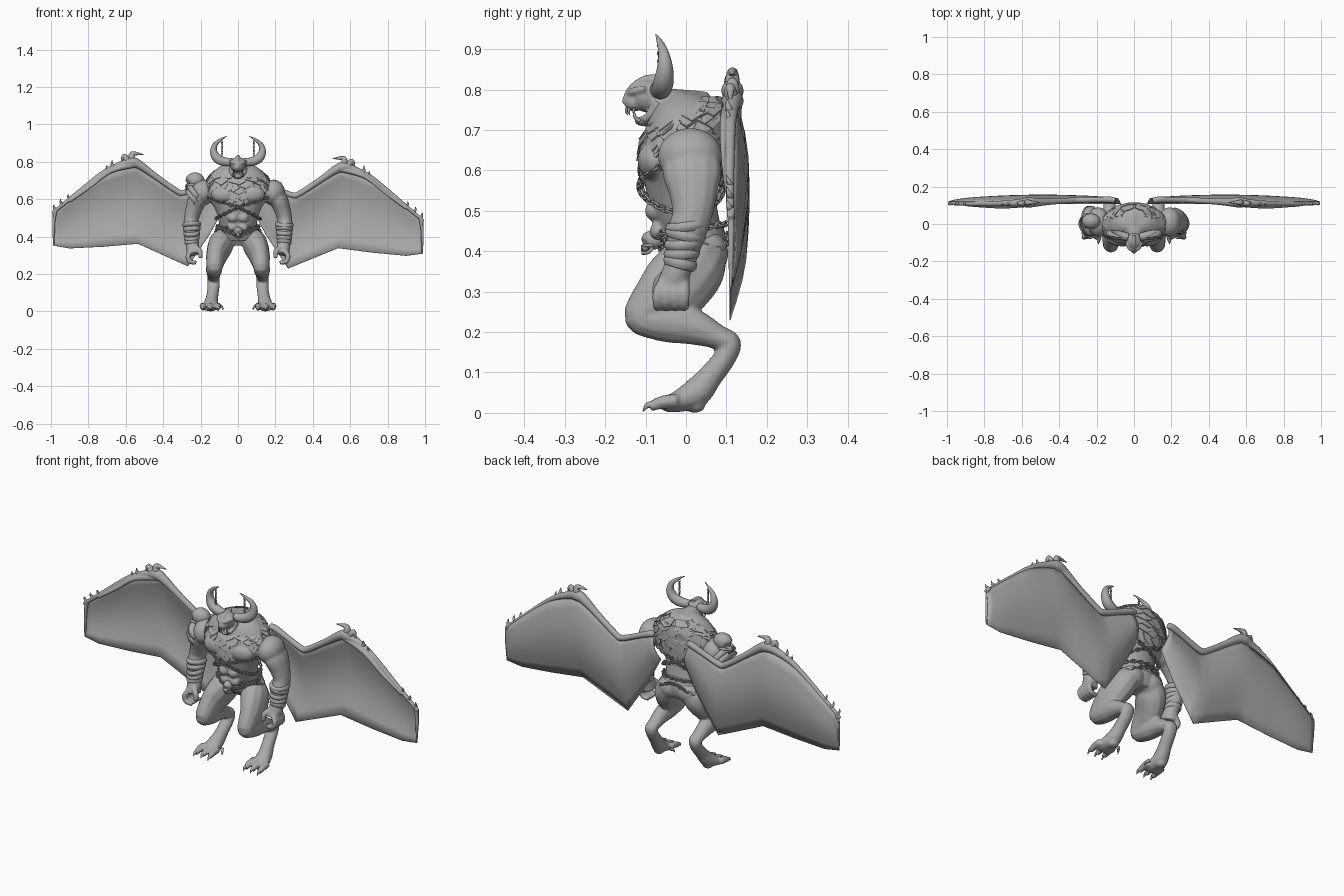
import bpy, bmesh, math, random
from mathutils import Vector, Matrix

random.seed(4)
if "Cube" in bpy.data.objects:
    bpy.data.objects.remove(bpy.data.objects["Cube"])
GREY, BOTH, TAU = (0.4, 0.4, 0.4, 1), (1, -1), math.tau
stone = bpy.data.materials.new("stone grey")
stone.use_nodes = True
stone.diffuse_color = GREY
stone.node_tree.nodes["Principled BSDF"].inputs["Base Color"].default_value = GREY

# Helpers: finish a part, smooth a path, loft a tube, add a ball, add a claw
def finish(name, bm, smooth=True, voxel=0, thick=0):
    bmesh.ops.recalc_face_normals(bm, faces=bm.faces)
    mesh = bpy.data.meshes.new(name)
    bm.to_mesh(mesh)
    ob = bpy.data.objects.new(name, mesh)
    bpy.context.collection.objects.link(ob)
    mesh.materials.append(stone)
    if voxel:
        fuse = ob.modifiers.new("fuse", 'REMESH')
        fuse.mode, fuse.voxel_size, fuse.use_smooth_shade = 'VOXEL', voxel, True
        ob.modifiers.new("relax", 'SMOOTH').iterations = 3
    if thick:
        ob.modifiers.new("thickness", 'SOLIDIFY').thickness = thick
    mesh.polygons.foreach_set("use_smooth", [smooth] * len(mesh.polygons))
def spline(points, steps=5):
    out, last = [], len(points) - 1
    for i in range(last):
        a, b, c, d = (points[min(max(i + k, 0), last)] for k in (-1, 0, 1, 2))
        for t in (s / steps for s in range(steps)):
            out.append([q + t / 2 * (r - p + t * (2*p - 5*q + 4*r - w + t * (3*q - p - 3*r + w)))
                        for p, q, r, w in zip(a, b, c, d)])
    return out + [list(points[-1])]
def tube(bm, points, side=1, ref=(1, 0, 0), seg=12, steps=5):
    """Loft rings along (x, y, z, width[, depth]) points; width runs along ref."""
    path, rings, ref = [[p[0] * side] + p[1:] for p in spline(points, steps)], [], Vector(ref)
    for i, p in enumerate(path):
        tan = (Vector(path[min(i + 1, len(path) - 1)][:3]) - Vector(path[max(i - 1, 0)][:3])).normalized()
        u = (ref - tan * tan.dot(ref)).normalized()
        v = tan.cross(u)
        rings.append([bm.verts.new(Vector(p[:3]) + u * p[3] * math.cos(a) + v * p[-1] * math.sin(a))
                      for a in (TAU * k / seg for k in range(seg))])
    for r, s in zip(rings, rings[1:]):
        for k in range(seg):
            bm.faces.new((r[k], r[k - 1], s[k - 1], s[k]))
    bm.faces.new(rings[0])
    bm.faces.new(rings[-1][::-1])
def ball(bm, centre, size, side=1):
    place = Matrix.Translation((centre[0] * side, *centre[1:])) @ Matrix.Diagonal((*size, 1))
    return bmesh.ops.create_uvsphere(bm, u_segments=20, v_segments=14, radius=1, matrix=place)["verts"]
def claw(bm, base, mid, tip, r, side=1, ref=(0, 1, 0)):
    tube(bm, [(*base, r), (*mid, r * .7), (*tip, r * .08)], side, ref, 8, 4)

# Torso profile: height, depth centre, half width, half depth
TORSO = spline([(.355, .035, .06, .05), (.4, .03, .1, .07), (.46, .01, .1, .075), (.54, -.01, .12, .085),
                (.62, -.01, .165, .1), (.69, 0, .165, .1), (.74, .02, .135, .085), (.775, .035, .085, .058),
                (.79, .04, .03, .02)], 6)
def on_torso(theta, z, gap):
    """Point just off the torso; theta 0 is the front, positive to the left side."""
    z = min(max(z, TORSO[0][0]), TORSO[-1][0])
    a, b = next((a, b) for a, b in zip(TORSO, TORSO[1:]) if z <= b[0])
    yc, rx, ry = Vector(a[1:]).lerp(Vector(b[1:]), (z - a[0]) / (b[0] - a[0]))
    return Vector(((rx + gap) * math.sin(theta), yc - (ry + gap) * math.cos(theta), z))

# Body: muscles and limbs fused into one skin
bm = bmesh.new()
tube(bm, [(0, y, z, rx, ry) for z, y, rx, ry in TORSO], seg=32, steps=1)
tube(bm, [(0, .03, .725, .075), (0, -.04, .75, .055), (0, -.09, .765, .04)])
for s in BOTH:
    for centre, size in (((.19, .01, .635), (.062, .08, .07)), ((.07, -.075, .625), (.075, .045, .05)),
                         ((.055, .055, .395), (.06, .05, .055)), ((.145, .022, .018), (.026, .026, .018)),
                         ((.028, -.07, .45), (.028, .02, .022)), ((.028, -.08, .5), (.028, .022, .024))):
        ball(bm, centre, size, s)
    # Arm, fingers and thumb
    tube(bm, [(.17, .01, .66, .05, .058), (.215, .015, .6, .05, .074), (.238, .018, .54, .044, .06),
              (.25, .015, .49, .04, .05), (.25, 0, .44, .042, .048), (.246, -.012, .38, .034, .038),
              (.243, -.025, .345, .036, .036), (.238, -.035, .305, .034, .042)], s)
    for y in (-.07, -.048, -.026, -.004):
        tube(bm, [(.25, y * .8, .325, .014), (.268, y, .297, .014), (.258, y, .267, .013), (.222, y, .262, .011)],
             s, (0, 1, 0), 8, 3)
    tube(bm, [(.225, -.05, .34, .016), (.203, -.068, .32, .015), (.2, -.072, .285, .012)], s, (0, 1, 0), 8)
    # Leg with raised hock, and toes
    tube(bm, [(.06, .045, .4, .055, .065), (.09, .015, .36, .068, .085), (.115, -.04, .3, .056, .085),
              (.123, -.095, .255, .046, .058), (.125, -.105, .235, .042, .045), (.128, -.05, .226, .044, .051),
              (.13, .015, .214, .04, .046), (.13, .078, .188, .034, .031), (.13, .11, .172, .033, .027),
              (.131, .095, .135, .033, .028), (.136, .06, .09, .032, .031), (.143, .025, .05, .037, .037),
              (.148, -.02, .028, .045, .027), (.151, -.055, .018, .042, .016)], s)
    for x in (.108, .148, .188):
        tube(bm, [(x, -.02, .03, .018), (x, -.06, .026, .017), (x, -.09, .014, .012)], s, seg=8)
finish("body", bm, voxel=.006)

# Toe claws, inner spurs and teeth
bm = bmesh.new()
for s in BOTH:
    for x in (.105, .148, .19):
        claw(bm, (x, -.08, .02), (x, -.096, .018), (x, -.107, .003), .01, s, (1, 0, 0))
    claw(bm, (.095, 0, .03), (.085, -.012, .022), (.08, -.022, .006), .009, s, (1, 0, 0))
    for x, y in ((.007, -.146), (.016, -.14), (.024, -.128)):
        claw(bm, (x, y, .755), (x, y - .002, .745), (x, y + .002, .736), .004, s)
    claw(bm, (.02, -.115, .722), (.025, -.127, .734), (.023, -.128, .752), .006, s)
finish("claws_and_teeth", bm)

# Head with crest, brow, cheeks, snout and open jaw, then the horns
bm = bmesh.new()
for centre, size in (((0, -.092, .785), (.042, .046, .042)), ((0, -.128, .77), (.025, .026, .024)),
                     ((0, -.098, .722), (.026, .03, .013))):
    ball(bm, centre, size)
tube(bm, [(0, -.06, .828, .01), (0, -.1, .826, .01), (0, -.135, .8, .011), (0, -.152, .765, .009)], seg=8)
for s in BOTH:
    tube(bm, [(0, -.14, .787, .008), (.022, -.133, .795, .01), (.042, -.1, .802, .008)], s, (0, 0, 1), 8)
    tube(bm, [(.038, -.07, .77, .014), (.033, -.08, .745, .012), (.022, -.105, .725, .01)], s, seg=8)
finish("head", bm, voxel=.004)
bm = bmesh.new()
for s in BOTH:
    tube(bm, [(.03, -.07, .8, .02), (.07, -.062, .8, .024), (.11, -.056, .817, .025), (.13, -.052, .853, .02),
              (.122, -.056, .892, .013), (.09, -.066, .92, .007), (.06, -.075, .937, .001)], s, (0, 1, 0), 14)
finish("horns", bm)

# Shaggy mantle: overlapping pointed hide plates around chest and back
bm = bmesh.new()
for row in range(7):
    count = 9 + row * 2
    for k in range(count):
        mid = TAU * (k + row % 2 / 2 + random.uniform(-.2, .2)) / count
        top = .782 - (.07 + .1 * math.cos(mid) ** 2) * row / 6
        half, drop = math.pi / count * random.uniform(1, 1.4), random.uniform(.035, .06)
        bm.faces.new([bm.verts.new(on_torso(mid + u * half, top - v * drop, .006 + .007 * v))
                      for u, v in ((-1, 0), (0, -.05), (1, 0), (.85, .7), (.2, 1.1), (-.8, .75))])
bmesh.ops.triangulate(bm, faces=bm.faces)
finish("hide_mantle", bm, smooth=False, thick=.004)

# Chains crossed over the chest, round the waist and hanging from the horns
def chain(bm, path, size=.0105):
    here, turn = path[0], .4
    for p in path:
        if (p - here).length < size * 1.6:
            continue
        spin = (p - here).to_track_quat('X', 'Z').to_matrix().to_4x4() @ Matrix.Rotation(turn, 4, 'X')
        place = Matrix.Translation((p + here) / 2) @ spin @ Matrix.Diagonal((size * 1.25, size * .75, size, 1))
        loop = [(math.cos(a), math.sin(a), 0, .3) for a in (TAU * i / 10 for i in range(11))]
        start = len(bm.verts)
        tube(bm, loop, 1, (0, 0, 1), 5, 1)
        bm.verts.ensure_lookup_table()
        bmesh.ops.transform(bm, matrix=place, verts=bm.verts[start:])
        here, turn = p, turn + math.pi / 2
bm = bmesh.new()
around = [TAU * k / 300 for k in range(301)]
for s in BOTH:
    chain(bm, [on_torso(a, .555 + .06 * s * math.sin(a), .014) for a in around])
    chain(bm, [Vector((.085 * s, -.066, .915 - k * .001)) for k in range(90)], .006)
chain(bm, [on_torso(a, .455 - .012 * math.cos(a), .014) for a in around])
chain(bm, [on_torso(a, .425 - .02 * math.cos(a * 3), .018) for a in around])
finish("chains", bm)
bm = bmesh.new()
tube(bm, [(0, .028, .405, .107, .077), (0, .02, .425, .109, .08), (0, .012, .445, .106, .08)], seg=32)
finish("belt", bm)

# Skulls on the belt and right shoulder: sunken eyes, cheekbones, jaw and teeth
for name, centre, size, yaw in (("belt_skull", (0, -.085, .422), .03, 0),
                                ("shoulder_skull", (-.235, .015, .69), .053, -1.6)):
    bm = bmesh.new()
    for v in ball(bm, (0, .1, .2), (.78, .95, .8)):
        v.co.y += sum(max(0, .38 - (v.co - Vector((.33 * s, -.75, 0))).length) for s in BOTH)
    ball(bm, (0, -.55, -.42), (.4, .35, .35))
    for s in BOTH:
        tube(bm, [(.62, .1, -.25, .13), (.6, -.45, -.25, .14), (.3, -.75, -.3, .1)], s, (0, 0, 1), 8)
        tube(bm, [(.55, .1, -.4, .12), (.5, -.25, -.8, .15), (0, -.75, -.9, .14)], s, (0, 0, 1), 8)
        for x in (.07, .2, .32):
            claw(bm, (x, -.78, -.5), (x, -.82, -.65), (x, -.8, -.8), .08, s)
    bm.transform(Matrix.Translation(centre) @ Matrix.Rotation(yaw, 4, 'Z') @ Matrix.Scale(size, 4))
    finish(name, bm)

# Shoulder straps under the skull, and wrapped bracers
bm = bmesh.new()
for x, z in ((-.232, .63), (-.24, .605)):
    tube(bm, [(x - .01, .015, z - .01, .06, .08), (x + .012, .015, z + .006, .06, .08)], 1, (0, 0, 1), 20, 1)
for s in BOTH:
    for k in range(5):
        z, r, y, lean = .372 + k * .023, .038 + k * .0025, k * .004 - .014, random.uniform(-.004, .004)
        tube(bm, [(.246, y - lean, z - .012, r * .95, r), (.247, y, z, r * 1.05, r * 1.14),
                  (.248, y + lean, z + .012, r * .95, r)], s, seg=18, steps=3)
finish("straps_and_bracers", bm)

# Wing membranes: cupped sheets between lead and trail edges; the right wing sits slightly higher
TILT = Matrix.Identity(4)
TILT[2][0] = -.022
LEAD = ((.11, .695), (.2, .665), (.3, .625), (.555, .785), (.74, .715), (.88, .6), (.992, .505))
TRAIL = ((.07, .56), (.15, .41), (.268, .235), (.535, .35), (.72, .33), (.9, .317), (.985, .33))
bm = bmesh.new()
for s in BOTH:
    grid = []
    for i in range(25):
        n = min(i // 4, 5)
        a, b = (Vector(e[n]).lerp(Vector(e[n + 1]), i / 4 - n) for e in (LEAD, TRAIL))
        cup = .042 * math.sqrt(math.sin(math.pi * a.x))
        grid.append([bm.verts.new((p.x * s, .12 - .01 * v + cup * math.sin(math.pi * v), p.y))
                     for p, v in ((a.lerp(b, k / 8), k / 8) for k in range(9))])
    for c, d in zip(grid, grid[1:]):
        for k in range(8):
            bm.faces.new((c[k], c[k + 1], d[k + 1], d[k]))
bm.transform(TILT)
finish("wing_membranes", bm, thick=.003)

# Wing bones: arm, finger strands and outer edge
BONES = ([(.1, .125, .695, .015), (.13, .13, .69, .017), (.2, .13, .662, .015), (.29, .128, .628, .016),
          (.33, .126, .638, .016), (.44, .12, .712, .017), (.52, .116, .768, .023), (.565, .115, .785, .028),
          (.62, .113, .772, .02), (.72, .11, .725, .014), (.86, .108, .613, .012), (.992, .11, .505, .009)],
         [(.55, .11, .775, .018), (.68, .095, .735, .012), (.79, .095, .65, .009), (.9, .103, .57, .008)],
         [(.975, .112, .53, .011), (.985, .112, .45, .008), (.985, .11, .33, .005)])
bm = bmesh.new()
for s in BOTH:
    for bone in BONES:
        tube(bm, bone, s, (0, 1, 0))
bm.transform(TILT)
finish("wing_bones", bm, voxel=.004)

# Wing claws: a heavy wrist hook, then smaller thorns toward the tip
bm = bmesh.new()
for s in BOTH:
    claw(bm, (.565, .115, .79), (.565, .115, .83), (.505, .115, .828), .02, s)
    claw(bm, (.585, .11, .785), (.61, .11, .818), (.625, .11, .78), .018, s)
    for x, z, r in ((.66, .755, .013), (.69, .735, .011), (.9, .585, .008), (.94, .555, .009), (.975, .525, .009)):
        claw(bm, (x, .11, z), (x + r, .106, z + r), (x + r, .1, z + r * 3), r, s)
bm.transform(TILT)
finish("wing_claws", bm)
